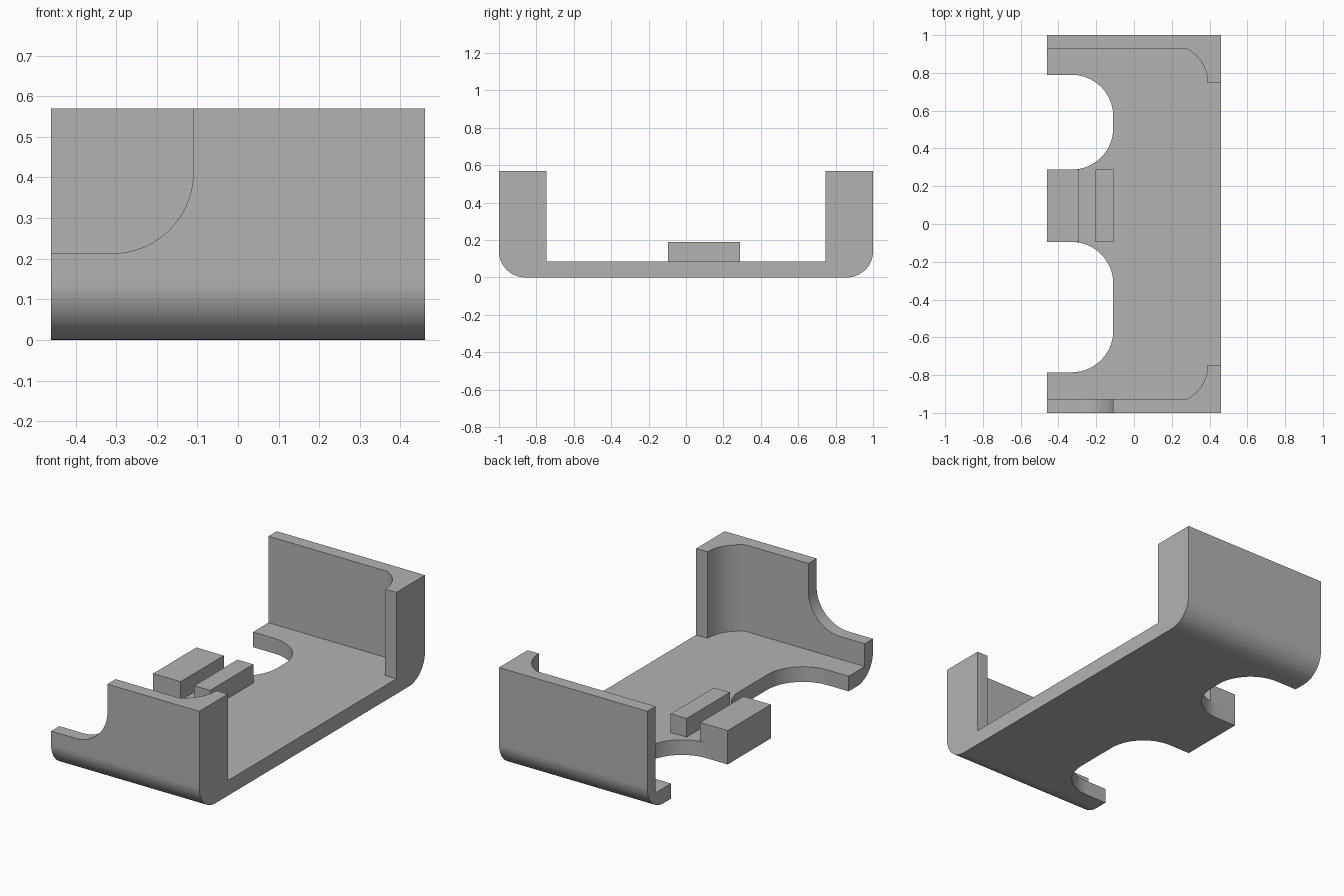
import bpy
import bmesh
from math import sin, cos, pi, radians, atan2

cube = bpy.data.objects.get("Cube")
if cube:
    bpy.data.objects.remove(cube, do_unlink=True)

grey = bpy.data.materials.new("plain grey")
grey.use_nodes = True
grey.diffuse_color = (0.45, 0.45, 0.45, 1)
grey.node_tree.nodes["Principled BSDF"].inputs["Base Color"].default_value = grey.diffuse_color

# Order in which (profile u, profile v, extrusion w) become x, y, z
AXES = {"x": lambda u, v, w: (w, u, v),
        "y": lambda u, v, w: (u, w, v),
        "z": lambda u, v, w: (u, v, w)}


def arc(cu, cv, r, start, end, steps=20):
    return [(cu + r * cos(start + (end - start) * i / steps),
             cv + r * sin(start + (end - start) * i / steps)) for i in range(steps + 1)]


def prism(name, profile, axis, low, high):
    """Extrude a flat profile along an axis."""
    bm = bmesh.new()
    place = AXES[axis]
    ends = [[bm.verts.new(place(u, v, w)) for u, v in profile] for w in (low, high)]
    bm.faces.new(ends[0])
    bm.faces.new(ends[1])
    n = len(profile)
    for i in range(n):
        j = (i + 1) % n
        bm.faces.new((ends[0][i], ends[0][j], ends[1][j], ends[1][i]))
    bmesh.ops.recalc_face_normals(bm, faces=bm.faces)
    mesh = bpy.data.meshes.new(name)
    bm.to_mesh(mesh)
    bm.free()
    mesh.materials.append(grey)
    obj = bpy.data.objects.new(name, mesh)
    bpy.context.collection.objects.link(obj)
    return obj


def rect(u0, v0, u1, v1):
    return [(u0, v0), (u1, v0), (u1, v1), (u0, v1)]


def cut(target, cutter):
    """Subtract a cutter, then discard it."""
    cutter.hide_render = True
    bpy.context.view_layer.objects.active = target
    mod = target.modifiers.new("cut", "BOOLEAN")
    mod.operation = "DIFFERENCE"
    mod.solver = "EXACT"
    mod.object = cutter
    bpy.ops.object.modifier_apply(modifier=mod.name)
    bpy.data.objects.remove(cutter, do_unlink=True)


HALF_X, HEIGHT, FLOOR, EDGE = 0.46, 0.57, 0.085, 0.14

# Body block with rounded lower edges
body = prism("bracket_body",
             [(1, HEIGHT), (-1, HEIGHT)]
             + arc(-1 + EDGE, EDGE, EDGE, pi, 1.5 * pi)
             + arc(1 - EDGE, EDGE, EDGE, 1.5 * pi, 2 * pi),
             "x", -HALF_X, HALF_X)

# Inner cavity, leaving end walls and curved corner posts
post_arc = arc(0.188, 0.747, 0.202, atan2(0.18, 0.092), 0)
half = [(-0.6, 0.927)] + post_arc + [(0.6, 0.747)]
cut(body, prism("cavity_cutter", half + [(x, -y) for x, y in reversed(half)],
                "z", FLOOR, 1))

# Two rounded slots in the floor
R, SLOT_X = 0.22, -0.11
for y0, y1 in ((0.288, 0.79), (-0.785, -0.095)):
    profile = ([(-0.6, y0)]
               + arc(SLOT_X - R, y0 + R, R, -pi / 2, 0)
               + arc(SLOT_X - R, y1 - R, R, 0, pi / 2)
               + [(-0.6, y1)])
    cut(body, prism("slot_cutter", profile, "z", -0.1, 0.3))

# Curved notch in the front wall
notch = ([(-0.6, 0.213)] + arc(-0.31, 0.413, 0.2, -pi / 2, 0)
         + [(-0.11, 0.7), (-0.6, 0.7)])
cut(body, prism("notch_cutter", notch, "y", -1.1, -0.9))

bpy.ops.object.select_all(action="DESELECT")
body.select_set(True)
bpy.context.view_layer.objects.active = body
bpy.ops.object.shade_smooth_by_angle(angle=radians(20))

# Two raised blocks on the tongue between the slots
for name, x0, x1 in (("outer_block", -HALF_X, -0.29), ("inner_block", -0.205, -0.107)):
    prism(name, rect(x0, -0.095, x1, 0.288), "z", FLOOR, 0.19)
